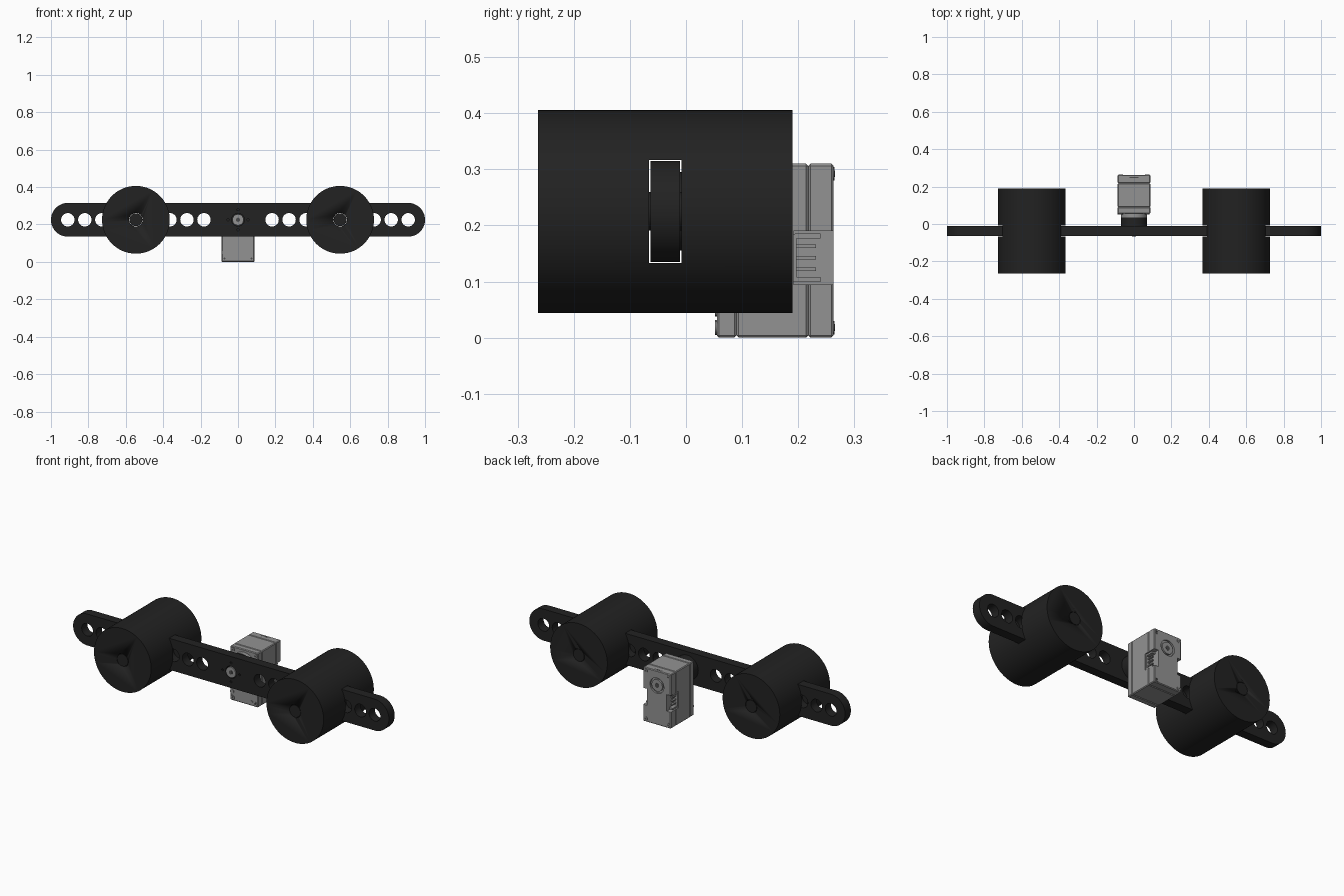
import bpy, math

if "Cube" in bpy.data.objects:
    bpy.data.objects.remove(bpy.data.objects["Cube"])

AXIS_Z = 0.225      # height of the shaft, bar and weights
STEP = 0.091        # hole spacing along the bar


def material(name, v):
    m = bpy.data.materials.new(name)
    m.diffuse_color = (v, v, v, 1)
    m.use_nodes = True
    m.node_tree.nodes["Principled BSDF"].inputs["Base Color"].default_value = m.diffuse_color
    return m


BLACK = material("matte black", 0.016)
GREY = material("servo grey", 0.29)
DARK = material("dark grey", 0.07)


def finish(name, mat):
    o = bpy.context.object
    o.name = name
    o.data.materials.append(mat)
    return o


def box(name, mat, x0, x1, y0, y1, z0, z1, bevel=0):
    bpy.ops.mesh.primitive_cube_add(size=1, location=((x0 + x1) / 2, (y0 + y1) / 2, (z0 + z1) / 2))
    o = finish(name, mat)
    o.scale = (x1 - x0, y1 - y0, z1 - z0)
    bpy.ops.object.transform_apply(location=False, rotation=False)
    if bevel:
        b = o.modifiers.new("bevel", 'BEVEL')
        b.width, b.segments = bevel, 1
        bpy.ops.object.modifier_apply(modifier="bevel")
    return o


def cyl(name, mat, x, z, r, y0, y1, n=32):
    bpy.ops.mesh.primitive_cylinder_add(vertices=n, radius=r, depth=y1 - y0,
                                        location=(x, (y0 + y1) / 2, z), rotation=(math.pi / 2, 0, 0))
    o = finish(name, mat)
    bpy.ops.object.shade_smooth_by_angle(angle=math.radians(30))
    return o


def boolean(target, others, op='DIFFERENCE'):
    for c in others:
        m = target.modifiers.new("bool", 'BOOLEAN')
        m.operation, m.object, m.solver = op, c, 'EXACT'
        bpy.context.view_layer.objects.active = target
        bpy.ops.object.modifier_apply(modifier="bool")
        bpy.data.objects.remove(c, do_unlink=True)


# Bar with rounded ends and a row of holes
bar = box("bar", BLACK, -0.91, 0.91, -0.063, -0.011, AXIS_Z - 0.09, AXIS_Z + 0.09)
boolean(bar, [cyl("end", BLACK, s * 0.91, AXIS_Z, 0.09, -0.063, -0.011, 64) for s in (-1, 1)], 'UNION')
holes = [cyl("hole", BLACK, s * STEP * k, AXIS_Z, 0.036, -0.1, 0.03)
         for s in (-1, 1) for k in range(2, 11)]
holes.append(cyl("hole", BLACK, 0, AXIS_Z, 0.034, -0.1, 0.03))
for k in range(4):
    a = k * math.pi / 2
    holes.append(cyl("hole", BLACK, 0.054 * math.cos(a), AXIS_Z + 0.054 * math.sin(a),
                     0.006, -0.1, 0.03, 12))
boolean(bar, holes)
bpy.ops.object.select_all(action='DESELECT')
bar.select_set(True)
bpy.ops.object.shade_smooth_by_angle(angle=math.radians(30))

# Slotted weights with axle pins
for side, s in (("left", -1), ("right", 1)):
    x = s * STEP * 6
    weight = cyl(side + "_weight", BLACK, x, AXIS_Z, 0.181, -0.264, 0.19, 96)
    boolean(weight, [box("slot", BLACK, x - 0.3, x + 0.3, -0.066, -0.008, AXIS_Z - 0.092, AXIS_Z + 0.092),
                     cyl("bore", BLACK, x, AXIS_Z, 0.0365, -0.3, 0.3)])
    cyl(side + "_axle", BLACK, x, AXIS_Z, 0.0345, -0.264, 0.19)

# Servo horn, collar, shaft and centre screw
cyl("servo_horn", BLACK, 0, AXIS_Z, 0.07, -0.011, 0.035, 48)
cyl("servo_collar", GREY, 0, AXIS_Z, 0.07, 0.035, 0.058, 48)
cyl("shaft_screw", GREY, 0, AXIS_Z, 0.03, -0.065, 0.0)
cyl("shaft_socket", DARK, 0, AXIS_Z, 0.012, -0.067, -0.06, 6)

# Servo case in three sections, with a connector recess on each side
W = 0.088
for name, y0, y1 in (("front_cover", 0.055, 0.09), ("case_body", 0.09, 0.218), ("rear_cover", 0.218, 0.263)):
    part = box(name, GREY, -W, W, y0, y1, 0.0, 0.31, 0.004)
    if y1 > 0.2:
        boolean(part, [box("recess", GREY, min(s * 0.062, s * 0.12), max(s * 0.062, s * 0.12),
                           0.192, 0.3, 0.095, 0.19) for s in (-1, 1)])
    if name == "rear_cover":
        boolean(part, [cyl("bore", GREY, 0, AXIS_Z, 0.044, 0.253, 0.3)])

# Connectors inside the recesses, each with ribs
for side, s in (("left", -1), ("right", 1)):
    def plate(name, mat, xa, xb, *rest):
        return box(name, mat, min(s * xa, s * xb), max(s * xa, s * xb), *rest)
    for z0, z1 in ((0.099, 0.108), (0.177, 0.186)):
        plate(side + "_connector_wall", GREY, 0.055, 0.084, 0.194, 0.24, z0, z1)
    plate(side + "_connector_back", GREY, 0.055, 0.084, 0.192, 0.197, 0.1, 0.185)
    for k in range(3):
        z = 0.122 + 0.0205 * k
        plate(side + "_connector_pin", GREY, 0.066, 0.076, 0.19, 0.232, z - 0.003, z + 0.003)

# Rear idler boss
cyl("idler_boss", GREY, 0, AXIS_Z, 0.034, 0.245, 0.262)
cyl("idler_socket", DARK, 0, AXIS_Z, 0.013, 0.258, 0.2628, 16)

# Case screws on the front and rear covers
for x in (-0.072, 0.072):
    for z in (0.018, 0.292):
        cyl("rear_screw", GREY, x, z, 0.012, 0.255, 0.265, 16)
        cyl("rear_screw_socket", DARK, x, z, 0.006, 0.26, 0.2655, 6)
        cyl("front_screw", GREY, x, z, 0.012, 0.052, 0.06, 16)
        cyl("front_screw_socket", DARK, x, z, 0.006, 0.0515, 0.06, 6)
cyl("front_peg", GREY, 0.045, 0.018, 0.013, 0.052, 0.06, 16)
cyl("front_peg", GREY, -0.075, 0.05, 0.012, 0.052, 0.06, 16)

# Label slot on top, near the rear
box("top_slot", DARK, -0.025, 0.025, 0.246, 0.251, 0.306, 0.3105)
